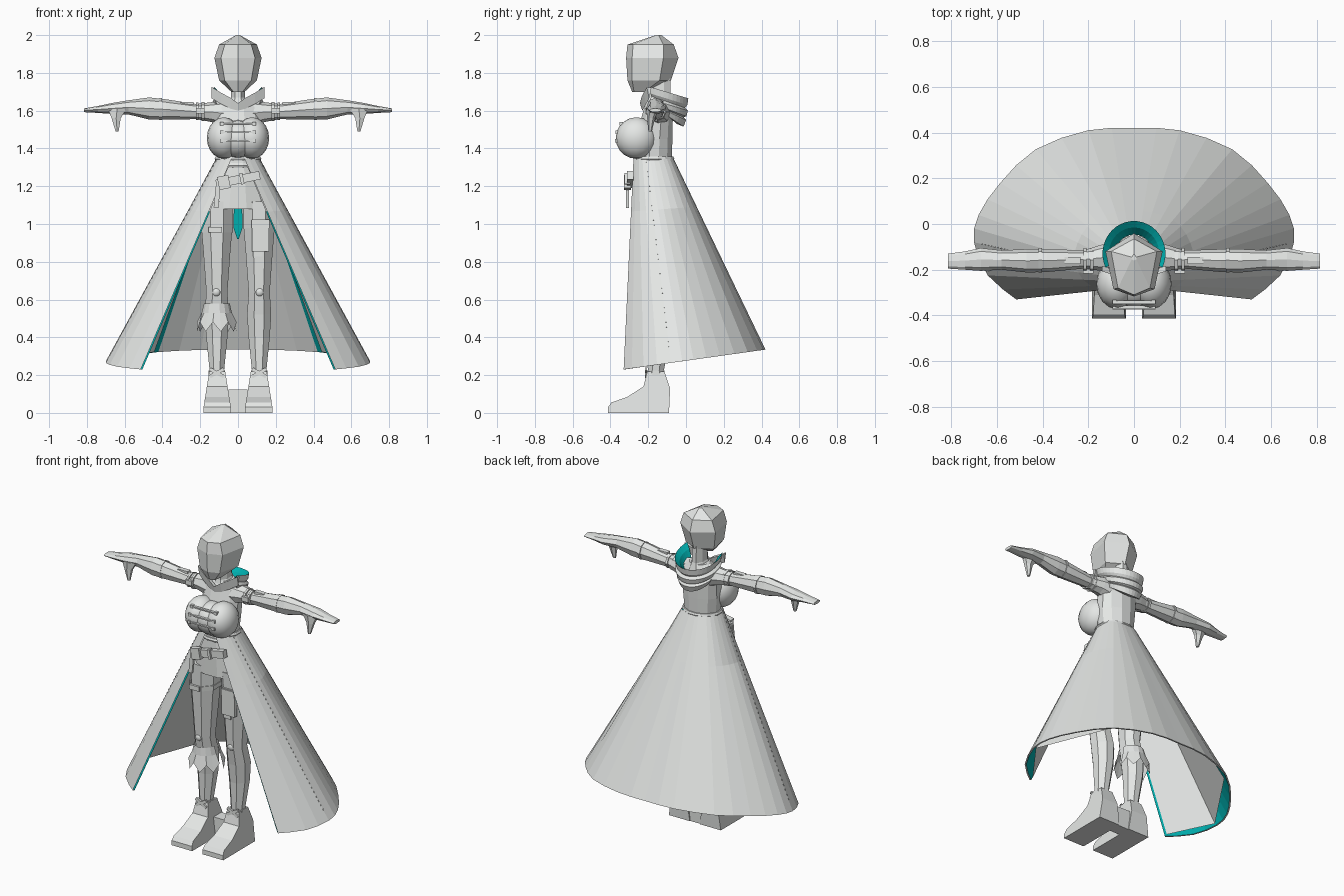
import bpy, bmesh, math
from mathutils import Matrix, Vector, Euler

cube = bpy.data.objects.get("Cube")
if cube:
    bpy.data.objects.remove(cube)


def material(name, rgb):
    m = bpy.data.materials.new(name)
    m.use_nodes = True
    m.diffuse_color = (*rgb, 1)
    m.node_tree.nodes["Principled BSDF"].inputs["Base Color"].default_value = (*rgb, 1)
    return m


GREY = material("light_grey", (0.81, 0.83, 0.815))
TEAL = material("teal", (0.0, 0.43, 0.43))


def finish(name, bm, mirror=False, smooth=False, mats=(GREY, TEAL)):
    bmesh.ops.recalc_face_normals(bm, faces=bm.faces)
    me = bpy.data.meshes.new(name)
    bm.to_mesh(me)
    bm.free()
    ob = bpy.data.objects.new(name, me)
    bpy.context.collection.objects.link(ob)
    for m in mats:
        me.materials.append(m)
    for p in me.polygons:
        p.use_smooth = smooth
    if mirror:
        ob.modifiers.new("mirror", "MIRROR").use_mirror_merge = False
    return ob


def loft(name, rings, closed=True, paint=None, **kw):
    """Skin a list of equal-length point rings; paint(strip, face centre) gives the material."""
    bm = bmesh.new()
    rows = [[bm.verts.new(p) for p in r] for r in rings]
    n = len(rows[0])
    for i in range(len(rows) - 1):
        for j in range(n if closed else n - 1):
            k = (j + 1) % n
            f = bm.faces.new((rows[i][j], rows[i][k], rows[i + 1][k], rows[i + 1][j]))
            if paint:
                f.material_index = paint(i, f.calc_center_median())
    if closed:
        bm.faces.new(rows[0])
        bm.faces.new(rows[-1])
    return finish(name, bm, **kw)


def oval(z, rx, ry, cy, cx=0, n=8):
    k = 1 / math.cos(math.pi / n)
    angles = [2 * math.pi * (i + 0.5) / n for i in range(n)]
    return [(cx + k * rx * math.cos(a), cy + k * ry * math.sin(a), z) for a in angles]


def ovals(name, rows, cx=0, n=8, **kw):
    return loft(name, [oval(*r, cx=cx, n=n) for r in rows], **kw)


def box(name, centre, size, tilt=0, **kw):
    bm = bmesh.new()
    m = Matrix.LocRotScale(Vector(centre), Euler((0, tilt, 0)), Vector(size))
    bmesh.ops.create_cube(bm, size=1, matrix=m)
    return finish(name, bm, **kw)


def ball(name, centre, radii, **kw):
    bm = bmesh.new()
    m = Matrix.LocRotScale(Vector(centre), None, Vector(radii))
    bmesh.ops.create_uvsphere(bm, u_segments=16, v_segments=10, radius=1, matrix=m)
    return finish(name, bm, smooth=True, **kw)


# Faceted head: front ridge, cheek, side and back of each level
def head_ring(z, front, cheek, side, back):
    half = [(*cheek, z), (*side, z)]
    return [(0, front, z)] + half + [(0, back, z)] + [(-x, y, h) for x, y, h in reversed(half)]


loft("head", [
    head_ring(1.70, -.285, (.025, -.275), (.035, -.22), -.2),
    head_ring(1.76, -.31, (.07, -.285), (.10, -.14), -.08),
    head_ring(1.88, -.317, (.09, -.285), (.125, -.12), -.04),
    head_ring(1.95, -.31, (.07, -.28), (.10, -.12), -.065),
    head_ring(2.0, -.16, (.01, -.155), (.01, -.145), -.13)])
ovals("neck", [(1.60, .075, .08, -.14), (1.67, .036, .06, -.14), (1.80, .036, .055, -.14)])

# Torso and shorts
ovals("torso", [(1.08, .17, .10, -.175), (1.2, .145, .10, -.175), (1.34, .108, .095, -.17),
                (1.45, .12, .093, -.165), (1.55, .125, .085, -.155),
                (1.62, .12, .075, -.145), (1.66, .06, .06, -.14)], n=12)
ball("bust", (.075, -.262, 1.455), (.09, .11, .11), mirror=True)
ball("bust_bridge", (0, -.262, 1.45), (.1, .105, .1))
for z, y in ((1.44, -.366), (1.485, -.364), (1.53, -.342)):
    box("bust_lace", (0, y, z), (.19, .016, .008))
    box("lace_clasp", (.085, y, z), (.018, .018, .018), mirror=True)
for z, r in ((1.345, .118), (1.31, .126)):
    ovals("waist_band", [(z - .01, r, .103, -.17), (z, r + .006, .108, -.17),
                         (z + .012, r, .103, -.17)], n=16)

# Arms reach out to flat hands: x, bottom, top, front, back
def arm_ring(x, lo, hi, front, back):
    zm, ym = (lo + hi) / 2, (front + back) / 2
    e, g = (hi - lo) / 2, (back - front) / 2
    return [(x, ym + g * math.cos(a), zm + e * math.sin(a))
            for a in (math.pi * k / 4 for k in range(8))]


loft("arm", [arm_ring(*r) for r in (
    (.06, 1.51, 1.66, -.215, -.075), (.14, 1.54, 1.645, -.205, -.09),
    (.22, 1.555, 1.635, -.195, -.115), (.38, 1.553, 1.66, -.21, -.11),
    (.47, 1.553, 1.67, -.212, -.11), (.58, 1.58, 1.655, -.2, -.115),
    (.67, 1.583, 1.64, -.205, -.105), (.74, 1.588, 1.625, -.2, -.12),
    (.815, 1.592, 1.612, -.195, -.13))], mirror=True)
loft("thumb", [oval(1.61, .05, .03, -.175, .64, 6), oval(1.56, .024, .018, -.185, .645, 6),
               oval(1.49, .008, .008, -.19, .64, 6)], mirror=True)
for x, lo, hi in ((.185, 1.545, 1.645), (.215, 1.55, 1.642), (.41, 1.55, 1.667)):
    loft("arm_strap", [arm_ring(x + d, lo, hi, -.213, -.104) for d in (-.007, .007)], mirror=True)
box("arm_buckle", (.2, -.206, 1.6), (.045, .02, .03), mirror=True)
box("sleeve_tab", (.27, -.16, 1.639), (.07, .03, .015), mirror=True)


# Flared open coat: a front-to-back outline at waist and hem, rounded into more columns
def rounded(pts, steps=2):
    pts = [Vector(p) for p in pts]
    out = []
    for i in range(len(pts) - 1):
        a, b = pts[i], pts[i + 1]
        p = pts[i - 1] if i else a
        q = pts[i + 2] if i + 2 < len(pts) else Vector((-a.x, a.y))
        for s in range(steps):
            t = s / steps
            out.append(.5 * (2 * a + (b - p) * t + (2 * p - 5 * a + 4 * b - q) * t * t
                             + (3 * a - p - 3 * b + q) * t ** 3))
    return out + [pts[-1]] + [Vector((-v.x, v.y)) for v in reversed(out)]


waist = rounded([(.035, -.278), (.085, -.25), (.11, -.21), (.117, -.17), (.11, -.12),
                 (.085, -.085), (.04, -.068), (0, -.065)])
hem = rounded([(.515, -.33), (.64, -.225), (.70, -.08), (.68, .04), (.585, .18),
               (.43, .327), (.2, .41), (0, .42)])


def coat_row(t, inset, top=waist, bottom=hem):
    row = []
    for w, h in zip(top, bottom):
        v = w.lerp(h, t)
        z = 1.345 + (.23 + .14 * (h.y + .33) - 1.345) * t
        c = Vector((0, -.17 + .17 * t))
        v = v + (c - v).normalized() * inset
        row.append((v.x, v.y, z))
    return row


def lining(strip, centre):
    """Inner side faces, outside the plain back panel."""
    t = (1.345 - centre.z) / 1.03
    return int(strip > 2 and abs(centre.x) > .07 + .35 * t)


loft("coat", [coat_row(0, 0), coat_row(.25, 0), coat_row(1, 0), coat_row(1, .01),
              coat_row(.25, .01), coat_row(0, .01)], closed=False, paint=lining)

# Flat inner panels spanning the sides, leaving a line of lining at each edge
panel_top = [Vector(p) for p in ((.045, -.275), (.115, -.17), (.08, -.085))]
panel_hem = [Vector(p) for p in ((.527, -.32), (.70, -.08), (.46, .30))]
loft("inner_panel", [coat_row(t, .018, panel_top, panel_hem) for t in (.02, .25, .995)],
     closed=False, mirror=True)

# Dashed side seam
bm = bmesh.new()
for i in range(40):
    spot = Vector(coat_row((i + .5) / 42, -.001)[4])
    bmesh.ops.create_cube(bm, size=1, matrix=Matrix.LocRotScale(
        spot, Euler((0, -.5, 0)), Vector((.004, .004, .01))))
finish("side_stitching", bm, mirror=True)

# Draped collar, open at the front, with a coloured inside and hanging folds
turns = [math.radians(a) for a in range(-115, 116, 10)]


def collar_row(scale, z, lift):
    return [(.13 * scale * math.sin(a), -.13 + .135 * scale * math.cos(a),
             z + lift * (1 - math.cos(a)) / 1.4) for a in turns]


loft("collar", [collar_row(*r) for r in (
    (.62, 1.60, .03), (.85, 1.645, .05), (1.06, 1.665, .06), (1.02, 1.63, .06),
    (.93, 1.615, .06), (1.04, 1.60, .06), (.98, 1.57, .07), (.88, 1.565, .07),
    (.97, 1.55, .085), (.87, 1.515, .11), (.6, 1.53, .1))],
    closed=False, paint=lambda strip, centre: int(strip < 2))

# Collar front: pointed wings meeting in a low centre
loft("collar_wing", [[(x, y, lo), (x, y - .012, hi), (x, y + .012, hi - .004)]
                     for x, y, lo, hi in ((0, -.232, 1.6, 1.64), (.04, -.225, 1.61, 1.668),
                                          (.09, -.212, 1.635, 1.695), (.139, -.195, 1.665, 1.725))],
     mirror=True)

# Slanted front belt with buckle and hanging end
box("belt", (0, -.295, 1.235), (.235, .035, .045), tilt=-.2)
box("belt_buckle", (-.075, -.31, 1.22), (.06, .035, .07), tilt=-.2)
box("belt_loop", (.02, -.31, 1.24), (.018, .03, .06), tilt=-.2)
box("belt_end", (-.11, -.31, 1.15), (.025, .015, .13), tilt=.1)

# Legs
ovals("leg", [(1.12, .085, .095, -.17), (.98, .082, .092, -.17), (.86, .072, .085, -.17),
              (.64, .056, .065, -.175), (.52, .064, .07, -.15), (.40, .056, .062, -.145),
              (.22, .038, .042, -.16), (.14, .042, .045, -.155)], cx=.112, mirror=True)
ball("knee_pad", (.115, -.228, .64), (.025, .02, .025), mirror=True)
box("thigh_pouch", (.12, -.26, .94), (.09, .025, .17))
box("pouch_flap", (.12, -.265, 1.0), (.095, .025, .04))
box("leg_patch", (.105, -.25, .845), (.05, .02, .035))
ovals("thigh_strap", [(.955, .085, .095, -.17), (.985, .086, .096, -.17)], cx=-.112)
box("strap_buckle", (-.12, -.265, .97), (.07, .02, .03))

# Ragged cuff below the right knee
cuff = oval(.43, .105, .105, -.155, -.112, 16)
ragged = [(x, y, z + (.05 if i % 2 else 0)) for i, (x, y, z) in enumerate(cuff)]
loft("shin_cuff", [oval(.58, .068, .078, -.16, -.112, 16),
                   oval(.53, .08, .088, -.155, -.112, 16), ragged], closed=False)

# Boots from a side outline that narrows towards the ankle
outline = [(-.09, 0), (-.084, .13), (-.115, .22), (-.205, .22), (-.225, .14), (-.31, .085),
           (-.395, .055), (-.413, .03), (-.413, 0)]
loft("boot", [[(.11 + s * (.074 - .16 * max(z - .02, 0)), y, z) for y, z in outline]
              for s in (-1, 1)], mirror=True)
ovals("ankle_tie", [(.2, .043, .047, -.16), (.225, .043, .047, -.16)], cx=.112, mirror=True)
for tilt in (-.5, .5):
    box("ankle_bow", (.112, -.212, .212), (.085, .012, .018), tilt=tilt, mirror=True)
box("heel_block", (0, -.135, .0625), (.1, .08, .125))

# Pointed cloth strip between the thighs
loft("cloth_strip", [[(s * w, y, z) for s, y in ((-1, -.13), (1, -.13), (1, -.122), (-1, -.122))]
                     for w, z in ((.022, 1.08), (.024, .98), (.004, .92))], mats=(TEAL,))
